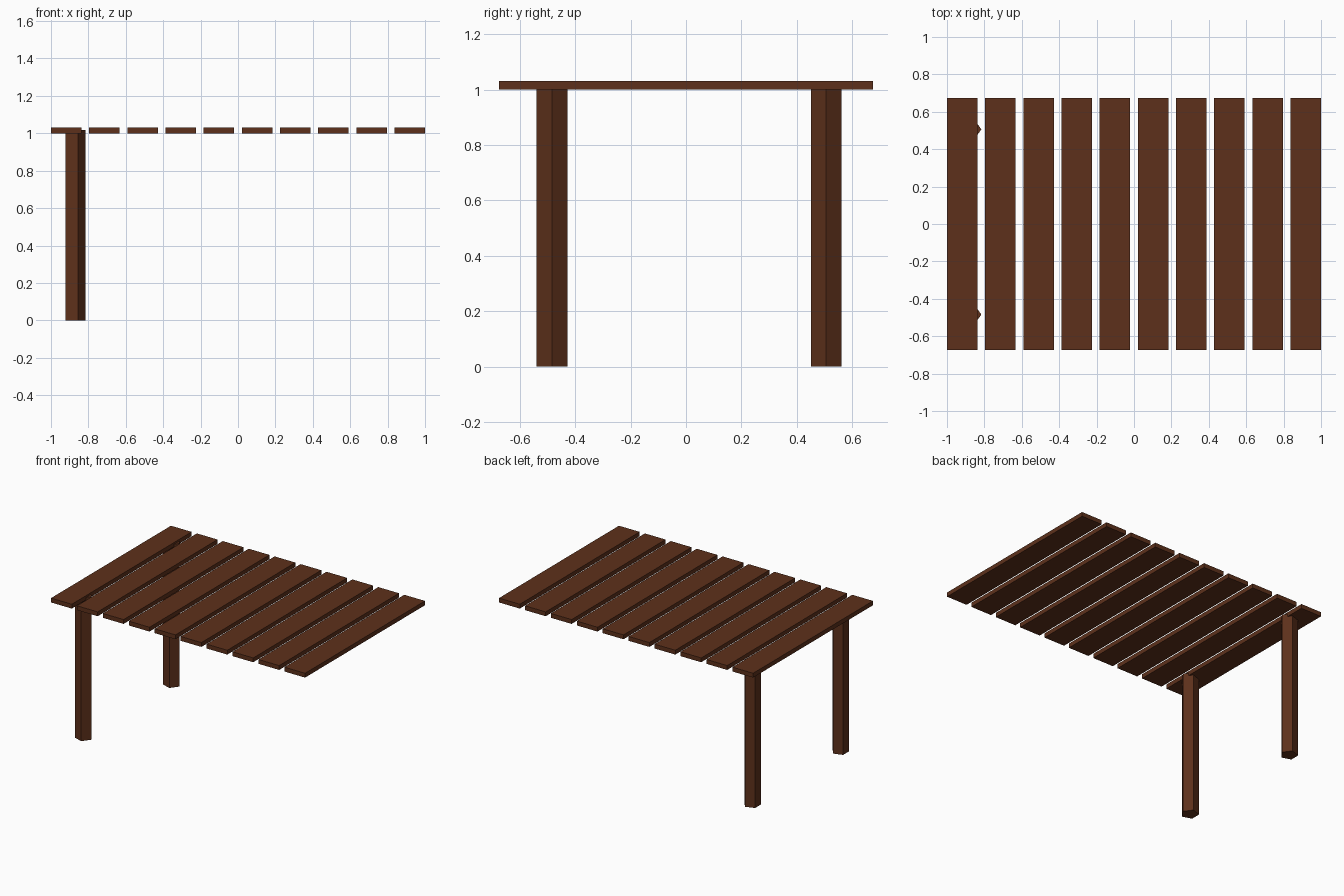
import bpy
import bmesh
from mathutils import Matrix

if "Cube" in bpy.data.objects:
    bpy.data.objects.remove(bpy.data.objects["Cube"])

wood = bpy.data.materials.new("brown_wood")
wood.diffuse_color = (0.11, 0.03, 0.011, 1)
wood.use_nodes = True
wood.node_tree.nodes["Principled BSDF"].inputs["Base Color"].default_value = wood.diffuse_color


def finish(name, bm, location):
    mesh = bpy.data.meshes.new(name)
    bm.to_mesh(mesh)
    bm.free()
    mesh.materials.append(wood)
    obj = bpy.data.objects.new(name, mesh)
    obj.location = location
    bpy.context.collection.objects.link(obj)
    return obj


# Table top: ten separate slats, evenly spaced along x
COUNT, WIDTH, DEPTH, THICK = 10, 0.163, 1.348, 0.031
pitch = (2 - WIDTH) / (COUNT - 1)
for i in range(COUNT):
    bm = bmesh.new()
    bmesh.ops.create_cube(bm, size=1, matrix=Matrix.Diagonal((WIDTH, DEPTH, THICK, 1)))
    finish(f"slat_{i + 1}", bm, (-1 + WIDTH / 2 + i * pitch, 0, 1 + THICK / 2))

# Legs: five-sided posts at the left end, one corner pointing to +x
LEG_H, LEG_R = 1.018, 0.0585
for name, y in (("front_leg", -0.484), ("back_leg", 0.506)):
    bm = bmesh.new()
    bmesh.ops.create_cone(bm, cap_ends=True, segments=5, radius1=LEG_R,
                          radius2=LEG_R, depth=LEG_H)
    # turn so that the first corner faces +x
    corner = max(bm.verts, key=lambda v: v.co.x)
    angle = corner.co.xy.angle_signed((1, 0))
    bmesh.ops.rotate(bm, verts=bm.verts, matrix=Matrix.Rotation(-angle, 3, 'Z'))
    if abs(max(v.co.x for v in bm.verts) - LEG_R) > 1e-4:
        bmesh.ops.rotate(bm, verts=bm.verts, matrix=Matrix.Rotation(2 * angle, 3, 'Z'))
    finish(name, bm, (-0.8745, y, LEG_H / 2))
